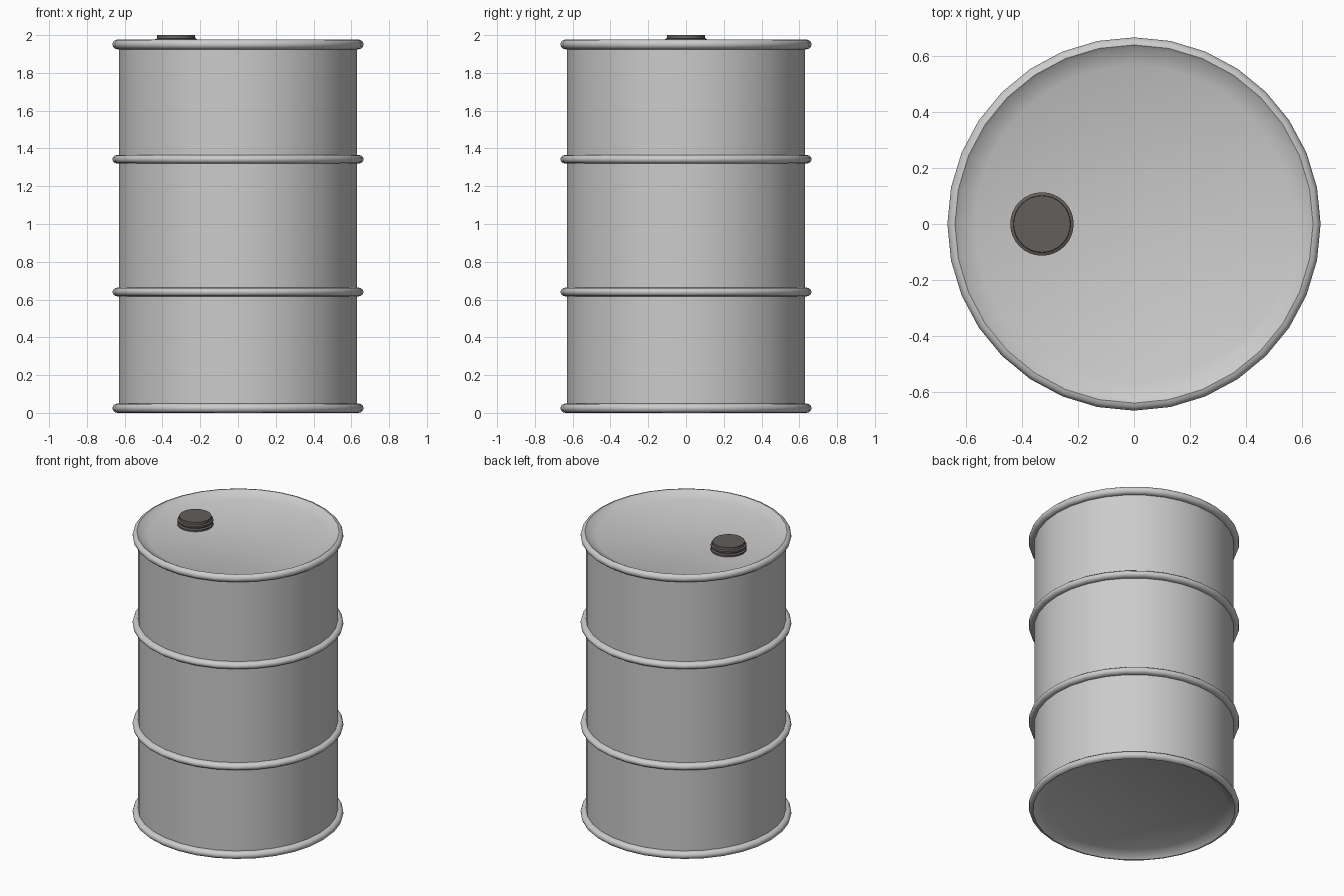
import bpy, bmesh, math

if "Cube" in bpy.data.objects:
    bpy.data.objects.remove(bpy.data.objects["Cube"])

def material(name, rgb):
    m = bpy.data.materials.new(name)
    m.diffuse_color = (*rgb, 1)
    m.use_nodes = True
    m.node_tree.nodes["Principled BSDF"].inputs["Base Color"].default_value = m.diffuse_color
    return m

steel = material("grey steel", (0.60, 0.60, 0.60))
dark = material("dark cap", (0.125, 0.112, 0.106))

def lathe(name, profile, mat, centre=(0, 0), sides=32, angle=35):
    """Spin a radius/height profile round the vertical axis; close both ends."""
    bm = bmesh.new()
    rings = []
    for r, z in profile:
        rings.append([bm.verts.new((centre[0] + r * math.cos(2 * math.pi * i / sides),
                                    centre[1] + r * math.sin(2 * math.pi * i / sides), z))
                      for i in range(sides)])
    for a, b in zip(rings, rings[1:]):
        for i in range(sides):
            j = (i + 1) % sides
            bm.faces.new((a[i], a[j], b[j], b[i]))
    bm.faces.new(rings[0][::-1])
    bm.faces.new(rings[-1])
    bmesh.ops.recalc_face_normals(bm, faces=bm.faces)
    me = bpy.data.meshes.new(name)
    bm.to_mesh(me)
    bm.free()
    me.materials.append(mat)
    ob = bpy.data.objects.new(name, me)
    bpy.context.collection.objects.link(ob)
    bpy.ops.object.select_all(action='DESELECT')
    ob.select_set(True)
    bpy.context.view_layer.objects.active = ob
    bpy.ops.object.shade_smooth_by_angle(angle=math.radians(angle))
    return ob

BODY = 0.63

def hoop(z, half):
    """Half-round bulge standing out from the body."""
    return [(BODY + 0.008 + 0.027 * math.cos(t), z + half * math.sin(t))
            for t in (math.radians(-90 + 30 * k) for k in range(7))]

# Drum: recessed base, bottom rim, two hoops, top rim, recessed lid
bottom = [(0.572, 0.037), (0.625, 0.012)] + hoop(0.025, 0.025) + [(BODY, 0.049)]
middle = []
for z in (0.64, 1.343):
    middle += [(BODY, z - 0.023)] + hoop(z, 0.023) + [(BODY, z + 0.023)]
top = [(BODY, 1.926)] + hoop(1.951, 0.026) + [(0.627, 1.968), (0.565, 1.94)]
lathe("drum", bottom + middle + top, steel)

# Ribbed filler cap on the lid
lathe("filler_cap", [(0.113, 1.935), (0.113, 1.951), (0.101, 1.956), (0.101, 1.961),
                     (0.113, 1.966), (0.113, 1.977), (0.102, 1.982), (0.101, 2.0)],
      dark, centre=(-0.328, 0), angle=30)
